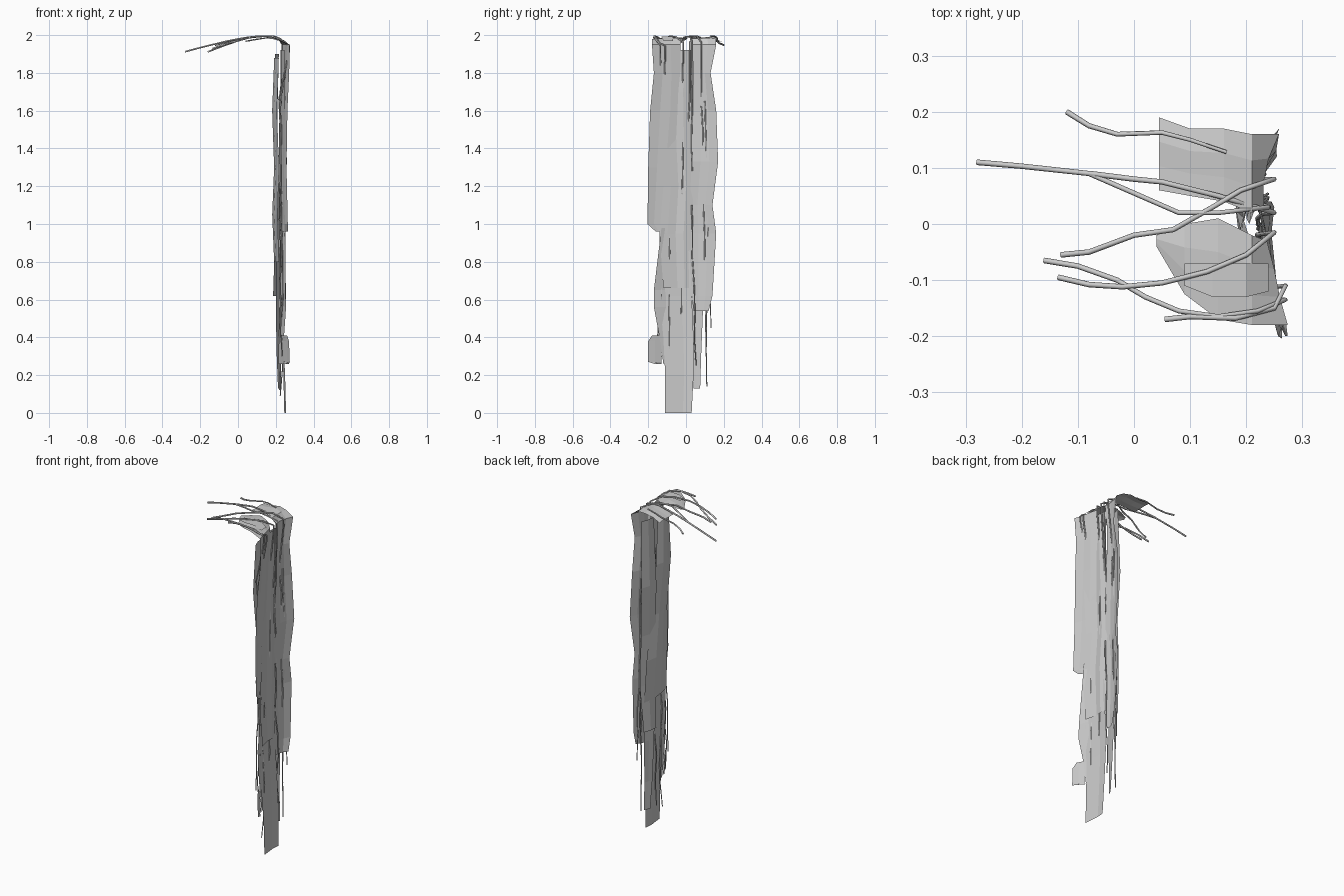
import bpy
import bmesh
import random
from mathutils import Vector

random.seed(7)
CM = 0.01  # coordinates below are in hundredths of a unit

cube = bpy.data.objects.get("Cube")
if cube:
    bpy.data.objects.remove(cube, do_unlink=True)

# One plain grey for the whole plant
grey = bpy.data.materials.new("plain grey")
grey.use_nodes = True
colour = (0.6, 0.6, 0.6, 1)
grey.diffuse_color = colour
grey.node_tree.nodes["Principled BSDF"].inputs["Base Color"].default_value = colour


def leaf_sheet(name, rows, bend=(-1, 0.5, 0.5, -1), drape=0):
    """Flat-shaded sheet; each row is (x, z, first y, last y) and `bend`
    bows it across. The first `drape` rows lie on top and stay flatter."""
    bm = bmesh.new()
    grid = []
    last = len(bend) - 1
    for index, (x, z, y_start, y_end) in enumerate(rows):
        line = []
        for column, push in enumerate(bend):
            y = y_start + (y_end - y_start) * column / last
            bow = push * random.uniform(0.8, 1)
            if index < drape:
                point = Vector((x, y, z - abs(bow) * 0.3))
            else:
                point = Vector((x + bow, y, z))
            line.append(bm.verts.new(point * CM))
        grid.append(line)
    for upper, lower in zip(grid, grid[1:]):
        for column in range(last):
            bm.faces.new((upper[column], lower[column],
                          lower[column + 1], upper[column + 1]))
    mesh = bpy.data.meshes.new(name)
    bm.to_mesh(mesh)
    bm.free()
    mesh.materials.append(grey)
    sheet = bpy.data.objects.new(name, mesh)
    bpy.context.collection.objects.link(sheet)


def tube(name, points, thickness=0.5):
    """Slim stem following the points, thinner towards its far end."""
    curve = bpy.data.curves.new(name, "CURVE")
    curve.dimensions = "3D"
    curve.bevel_depth = thickness * CM
    curve.bevel_resolution = 1
    curve.use_fill_caps = True
    spline = curve.splines.new("POLY")
    spline.points.add(len(points) - 1)
    for index, (target, point) in enumerate(zip(spline.points, points)):
        target.co = (*(Vector(point) * CM), 1)
        target.radius = 1 - 0.4 * index / len(points)
    curve.materials.append(grey)
    stem = bpy.data.objects.new(name, curve)
    bpy.context.collection.objects.link(stem)
    bpy.ops.object.select_all(action="DESELECT")
    stem.select_set(True)
    bpy.context.view_layer.objects.active = stem
    bpy.ops.object.convert(target="MESH")


def hanging_points(x, y, top, end_y, bottom):
    """Gently wandering points from the top edge down to the stem tip."""
    steps = max(3, round((top - bottom) / 15))
    points = []
    for step in range(1, steps + 1):
        part = step / steps
        sway = random.uniform(-1, 1)
        points.append((x + sway * 0.9, y + (end_y - y) * part + sway * 0.4,
                       top + (bottom - top) * part))
    return points


def vine(name, plan, droop, hang=None):
    """Stem that reaches over the top; plan holds (x, y) from tip to edge."""
    points = []
    for x, y in plan:
        reach = max(0, 10 - x) / 30
        edge = max(0, x - 18) / 8
        points.append((x, y, 199.4 - droop * reach ** 1.3 - 4 * edge ** 2))
    if hang:
        x, y = plan[-1]
        points.append((x, y, 191))
        points += hanging_points(22.5, y, 180, *hang)
    tube(name, points)


# Sheets that fold over the top and fall down the side
leaf_sheet("near_upper_sheet", [
    (4, 197, -4, -2), (9, 198, -12.5, 0), (15, 198.8, -17, 1),
    (21, 198.5, -18, -2), (25, 195, -18, -3), (24.5, 180, -17, -3),
    (24, 160, -19, -3), (23.5, 130, -20, -6), (24, 100, -20.4, -10),
    (24, 96, -16, -11)], drape=4, bend=(2.6, 1, 0, -1.5))
leaf_sheet("far_upper_sheet", [
    (4.5, 197, 6, 19), (10, 198, 5, 17), (16, 199, 4, 17),
    (21, 198.5, 2, 16), (24, 195, 3, 16), (23.5, 180, 4, 13),
    (23, 160, 3, 16), (24, 133, 3, 17), (23, 110, 2, 14), (23, 95, 2, 16),
    (23.5, 62, 3, 14), (23.5, 54, 4, 12)], drape=4, bend=(-1, -1, 0, 2))
leaf_sheet("top_patch", [
    (9, 198.8, -11, -7), (14, 199.2, -13, -7), (20, 199.2, -13, -7),
    (24, 197, -12, -7)], bend=(0, 0, 0), drape=4)

# Sheets hanging straight down
leaf_sheet("middle_sheet", [
    (23, 192, -13, 3), (23, 170, -15, 3), (22.5, 140, -13, 3),
    (22.5, 120, -12, 4), (23, 95, -14, 3), (23, 66, -12, 3)],
    bend=(2, 1, 0, 0.5, -0.5))
leaf_sheet("inner_sheet", [
    (20, 188, -14, -2), (19, 160, -15, 1), (20, 130, -13, 4),
    (19, 105, -12, 10), (20, 80, -12, 11)], bend=(2, 0, -1, 0.5))
leaf_sheet("far_inner_sheet", [
    (20, 190, 3, 12), (19, 150, 2, 13), (20, 120, 1, 12), (20, 90, 1, 13),
    (19, 62, 2, 11)], bend=(-0.5, 0, 2))
leaf_sheet("long_lower_sheet", [
    (22, 103, -10, -2), (23, 85, -14, 2), (23, 62, -14, 3), (23.5, 40, -12, 4),
    (24.5, 20, -11, 4), (25, 0, -11, 3)], bend=(0.5, 0, -0.5, 0))
leaf_sheet("near_lower_sheet", [
    (23, 98, -13, -8), (23, 65, -17, -9), (23, 56, -17, -8),
    (22, 40, -14, -7), (22, 26, -12, -6)], bend=(2.5, 1, -0.5))
leaf_sheet("far_lower_sheet", [
    (21.5, 128, 0, 5), (21, 90, 1, 7), (21, 55, 2, 9), (21.5, 30, 3, 8),
    (22, 13, 4, 7.5)], bend=(-1, 0, 1))
leaf_sheet("small_side_leaf", [
    (25, 41, -18, -13), (26, 38, -20, -13), (26.5, 27, -20, -13),
    (26, 26, -17, -13)], bend=(1, -0.5, -2.5))

# Vines reaching out over the top
vine("far_short_vine", [
    (-12, 20), (-8, 17.5), (-3, 16), (5, 16.3), (10, 15), (16.5, 12.8)], 7)
vine("long_vine", [
    (-28, 11), (-20, 10.3), (-8, 9), (0, 5.5), (8, 2), (15, 2), (24, 3)],
    6, (3, 128))
vine("long_vine_branch", [
    (-8, 9), (0, 8), (5, 7.5), (15, 5), (25, 2)], 6, (-1, 60))
vine("crossing_vine", [
    (-13, -5.5), (-8, -5), (0, -2), (7, -1), (14, 3), (19, 6), (25, 8)],
    10, (11, 14))
vine("near_vine", [
    (-16, -6.5), (-10, -7.5), (-3, -10), (2, -13), (8, -15.5), (15, -16.5),
    (22, -15.5), (27, -13.5)], 10, (-11, 110))
vine("middle_vine", [
    (-13.5, -9.5), (-8, -10.8), (-2, -11.2), (5, -10.5), (13, -8.5),
    (20, -5.5), (25, -1.5)], 9, (-3, 12))
vine("near_short_vine", [
    (5.5, -17), (10, -16.5), (18, -16.8), (25, -15), (27, -11)], 9, (-15, 40))

# Loose strands low on the side: (start y, top, end y, bottom)
for number, (y, top, end_y, bottom) in enumerate([
        (10, 165, 13, 45), (-9, 100, -9, 9), (12, 100, 11, 35),
        (-14, 120, -13, 30), (3, 110, 5, 25)], start=1):
    tube(f"loose_strand_{number}",
         [(23, y, top)] + hanging_points(23, y, top, end_y, bottom), 0.4)
